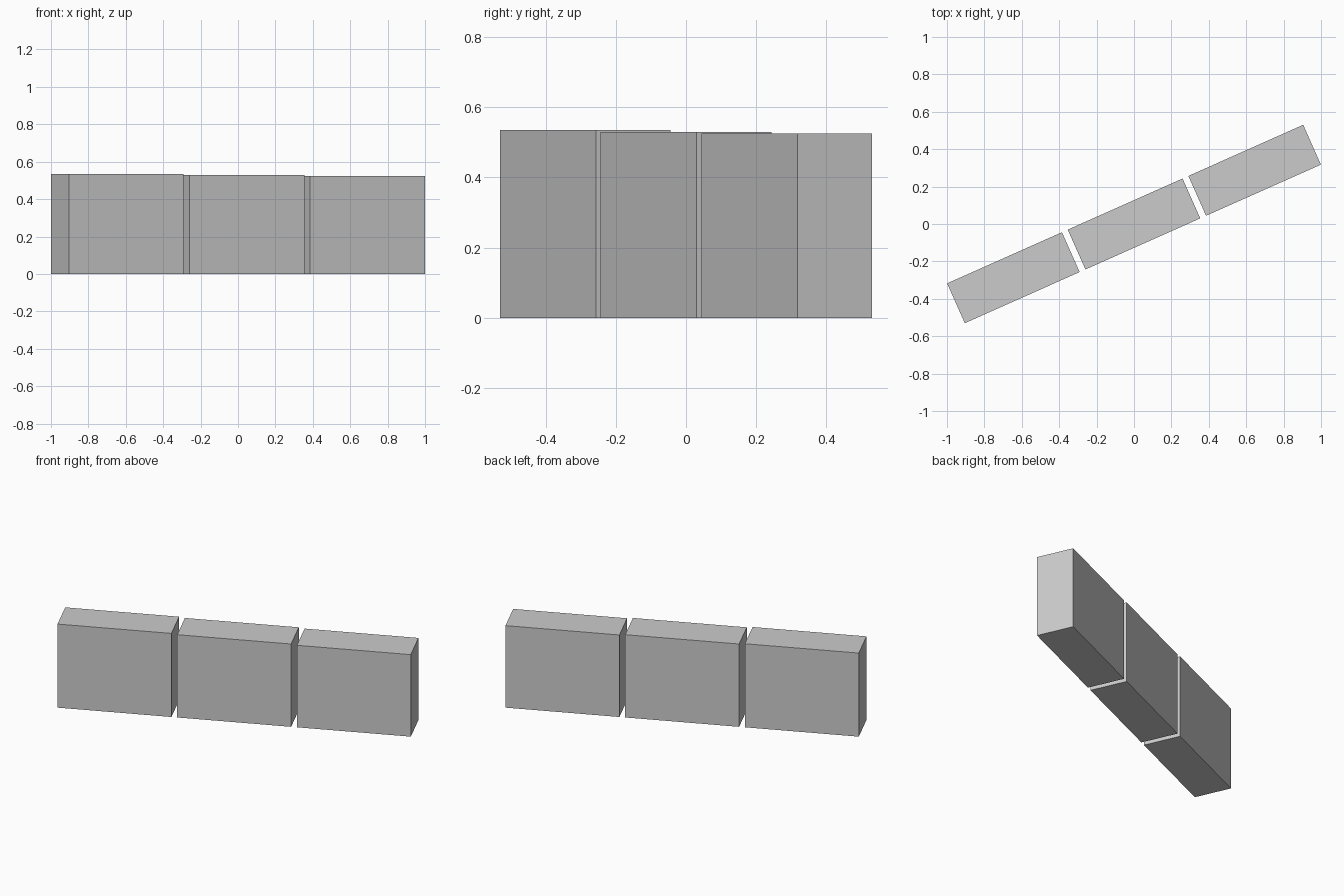
import bpy
from math import radians, cos, sin

if "Cube" in bpy.data.objects:
    bpy.data.objects.remove(bpy.data.objects["Cube"])

ANGLE = radians(24)
LENGTH, DEPTH, SPACING = 0.672, 0.233, 0.706


def block(name, offset, height):
    bpy.ops.mesh.primitive_cube_add(
        size=1,
        location=(offset * cos(ANGLE), offset * sin(ANGLE), height / 2),
        rotation=(0, 0, ANGLE))
    ob = bpy.context.object
    ob.name = name
    ob.scale = (LENGTH, DEPTH, height)
    bpy.ops.object.transform_apply(location=False, rotation=False, scale=True)


# Row of three blocks, stepping down slightly from left to right
for i, (side, height) in enumerate((("left", 0.534), ("middle", 0.529), ("right", 0.524))):
    block(side + "_block", (i - 1) * SPACING, height)
